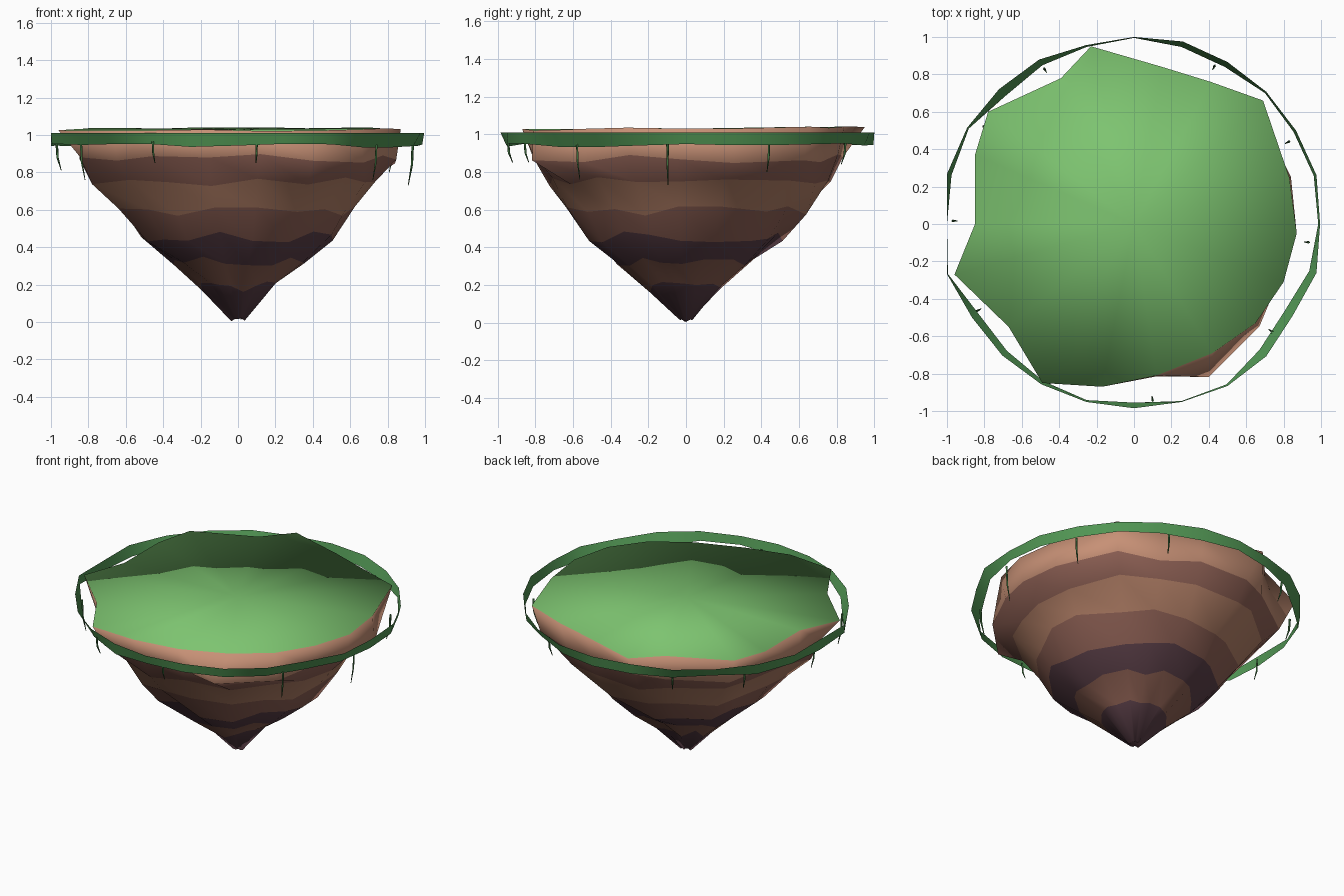
import bpy, bmesh, math, random
from mathutils import Vector

if "Cube" in bpy.data.objects:
    bpy.data.objects.remove(bpy.data.objects["Cube"])

random.seed(7)


def mat(name, rgb):
    m = bpy.data.materials.new(name)
    m.diffuse_color = (*rgb, 1)
    m.use_nodes = True
    m.node_tree.nodes["Principled BSDF"].inputs["Base Color"].default_value = m.diffuse_color
    return m


def finish(bm, name, mats, recalc=True):
    if recalc:
        bmesh.ops.recalc_face_normals(bm, faces=bm.faces)
    for f in bm.faces:
        f.smooth = True
    me = bpy.data.meshes.new(name)
    bm.to_mesh(me)
    bm.free()
    for m in mats:
        me.materials.append(m)
    ob = bpy.data.objects.new(name, me)
    bpy.context.collection.objects.link(ob)
    return ob


def polar(r, a, z):
    return (r * math.cos(a), r * math.sin(a), z)


def bridge(bm, a, b, index=0):
    n = len(a)
    for i in range(n):
        j = (i + 1) % n
        bm.faces.new((a[i], a[j], b[j], b[i])).material_index = index


def jit(amount):
    return random.uniform(-amount, amount)


grass = mat("grass green", (0.205, 0.55, 0.162))
rim_green = mat("rim green", (0.085, 0.31, 0.09))
vine_green = mat("vine green", (0.055, 0.19, 0.055))
tan = mat("tan earth", (0.57, 0.28, 0.18))
brown = mat("brown rock", (0.28, 0.122, 0.093))
light = mat("light brown rock", (0.45, 0.215, 0.135))
purple = mat("purple rock", (0.105, 0.05, 0.065))
deep = mat("deep brown rock", (0.25, 0.11, 0.08))

# Island: stacked uneven strata under a flat grass cap, one smooth mesh
rim = [(.87, -.05), (.83, .25), (.69, .66), (.41, .76), (.15, .84), (-.23, .95),
       (-.39, .78), (-.78, .60), (-.85, .37), (-.85, 0), (-.96, -.27), (-.67, -.55),
       (-.49, -.85), (-.17, -.87), (.12, -.81), (.42, -.69), (.65, -.53), (.80, -.31)]
n = len(rim)
strata = [(.875, .845, brown), (.75, .76, light), (.595, .625, brown),
          (.455, .52, purple), (.32, .36, deep), (.19, .20, purple), (.015, .035, purple)]
mats = [grass, tan, brown, light, purple, deep]
bm = bmesh.new()
upper = [bm.verts.new((x, y, 1.033 + .009 * y + jit(.006))) for x, y in rim]
centre = bm.verts.new((0, 0, 1.03))
for i in range(n):
    bm.faces.new((upper[i], upper[(i + 1) % n], centre))
colour = tan
for k, (z, r, next_colour) in enumerate(strata):
    ring = []
    for i, (x, y) in enumerate(rim):
        ang = math.atan2(y, x)
        follow = (math.hypot(x, y) / .88 - 1) * max(0, .4 - .12 * k)
        rr = r * (1 + follow + jit(.045))
        if k == 0 and i == 15:      # ledge jutting past the grass
            rr, ang = .91, math.radians(-64)
        zz = z + jit(.03 if z > .1 else .012)
        ring.append(bm.verts.new(polar(rr, ang, max(zz, 0))))
    bridge(bm, upper, ring, mats.index(colour))
    upper, colour = ring, next_colour
base = bm.verts.new((0, 0, .03))
for i in range(n):
    bm.faces.new((upper[(i + 1) % n], upper[i], base)).material_index = mats.index(purple)
finish(bm, "island", mats)

# Grass rim: thin open band around the island, radii every 15 degrees
top_r = [.995, 1.01, 1.0, 1.0, 1.0, 1.01, 1.0, .99, 1.015, 1.02, 1.03, 1.035,
         1.0, 1.035, 1.0, .995, .99, .985, .985, .985, 1.0, 1.0, .98, 1.01]
low_r = [.985, .995, .985, .99, .97, .98, .995, .98, .98, .97, 1.02, 1.01,
         1.0, 1.03, .96, .96, .97, .975, .955, .98, .99, .95, .93, .97]
bm = bmesh.new()
top, low = [], []
for i, (rt, rl) in enumerate(zip(top_r, low_r)):
    a = math.tau * i / len(top_r)
    top.append(bm.verts.new(polar(rt, a, 1.01)))
    low.append(bm.verts.new(polar(rl, a, .942 + jit(.012))))
bridge(bm, low, top)
finish(bm, "grass_rim", [rim_green], recalc=False)

# Hanging vines: thin tapered strands (angle, radius, bottom height)
vines = [(179, .97, .81), (-151, .96, .76), (-118, .97, .85), (-84, .95, .85),
         (-38, .94, .76), (-6, .94, .73), (28, .94, .80), (63, .95, .84),
         (120, .96, .84), (147, .96, .82)]
bm = bmesh.new()
for deg, r, end in vines:
    a = math.radians(deg)
    mid = (.95 + end) / 2
    path = [(r, .965, .007), (r - .005, mid, .006), (r - .025, end, .002)]
    prev = None
    for rad, z, w in path:
        c = Vector(polar(rad, a, z))
        ring = [bm.verts.new(c + Vector(polar(w, a + math.tau * j / 4, 0))) for j in range(4)]
        if prev:
            bridge(bm, ring, prev)
        prev = ring
    bm.faces.new(prev[::-1])
finish(bm, "hanging_vines", [vine_green])
